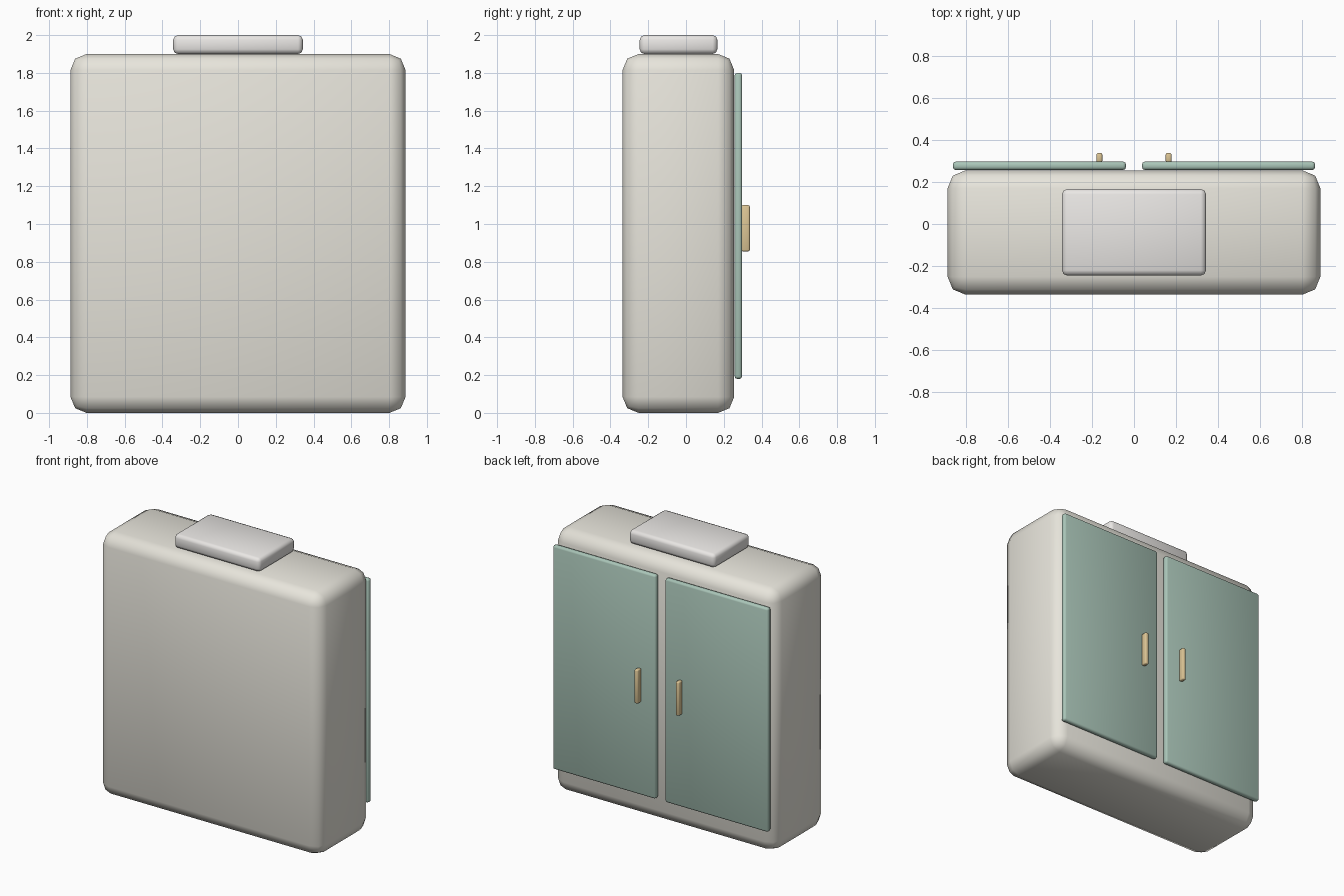
import bpy, math

if "Cube" in bpy.data.objects:
    bpy.data.objects.remove(bpy.data.objects["Cube"])

def material(name, color):
    m = bpy.data.materials.new(name)
    m.diffuse_color = (*color, 1)
    m.use_nodes = True
    m.node_tree.nodes["Principled BSDF"].inputs["Base Color"].default_value = m.diffuse_color
    return m

cream = material("cream", (0.80, 0.78, 0.71))
light = material("light_grey", (0.82, 0.80, 0.78))
green = material("sage_green", (0.40, 0.56, 0.48))
brass = material("brass", (0.72, 0.56, 0.30))

def rounded_box(name, lo, hi, bevel, mat, segments=2):
    """Axis-aligned box from corner lo to corner hi with rounded edges."""
    centre = [(a + b) / 2 for a, b in zip(lo, hi)]
    bpy.ops.mesh.primitive_cube_add(size=1, location=centre)
    ob = bpy.context.object
    ob.name = name
    ob.scale = [b - a for a, b in zip(lo, hi)]
    bpy.ops.object.transform_apply(location=False, rotation=False, scale=True)
    mod = ob.modifiers.new("bevel", 'BEVEL')
    mod.width = bevel
    mod.segments = segments
    bpy.ops.object.modifier_apply(modifier=mod.name)
    bpy.ops.object.shade_smooth_by_angle(angle=math.radians(60))
    ob.data.materials.append(mat)
    return ob

# Cabinet body and the slab on top
rounded_box("cabinet_body", (-0.887, -0.336, 0), (0.887, 0.255, 1.90), 0.085, cream)
rounded_box("top_box", (-0.343, -0.245, 1.90), (0.343, 0.166, 2.0), 0.025, light)

# Mirrored pair of doors with their handles
for side, s in (("left", -1), ("right", 1)):
    x0, x1 = sorted((s * 0.038, s * 0.862))
    rounded_box(side + "_door", (x0, 0.257, 0.18), (x1, 0.297, 1.80), 0.014, green)
    x0, x1 = sorted((s * 0.151, s * 0.179))
    rounded_box(side + "_handle", (x0, 0.293, 0.855), (x1, 0.338, 1.10), 0.008, brass)
